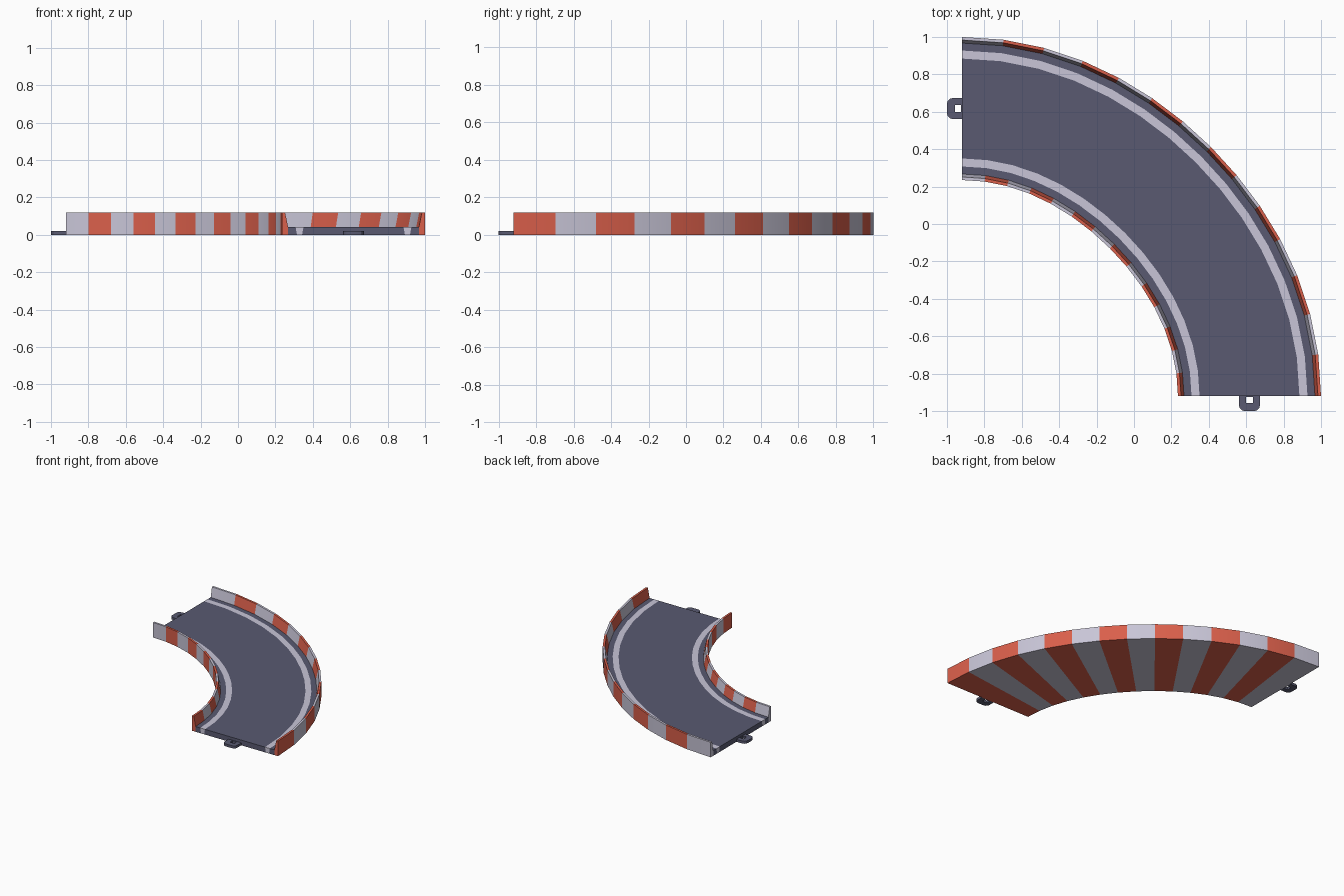
import bpy, bmesh, math

if "Cube" in bpy.data.objects:
    bpy.data.objects.remove(bpy.data.objects["Cube"])

N = 14                    # bend segments, one kerb stripe each
C = -0.92                 # bend centre in x and y
H, D = 0.12, 0.042        # kerb height, road height


def material(name, rgb):
    m = bpy.data.materials.new(name)
    m.diffuse_color = (*rgb, 1)
    m.use_nodes = True
    m.node_tree.nodes["Principled BSDF"].inputs["Base Color"].default_value = m.diffuse_color
    return m


WHITE = material("pale_grey", (0.58, 0.56, 0.68))
RED = material("kerb_red", (0.70, 0.115, 0.07))
ROAD = material("road_slate", (0.10, 0.102, 0.165))


def place(i, w, z):
    """Point on the slightly flattened bend: section i, sideways offset w."""
    t = math.pi / 2 * i / N
    r = 1.5375 - 0.037 * math.sin(2 * t) ** 2
    a = t + 0.048 * math.sin(4 * t)
    return (C + r * math.sin(t) + w * math.sin(a),
            C + r * math.cos(t) + w * math.cos(a), z)


def finish(bm, name, mats):
    bmesh.ops.remove_doubles(bm, verts=bm.verts, dist=1e-5)
    me = bpy.data.meshes.new(name)
    bm.to_mesh(me)
    bm.free()
    for m in mats:
        me.materials.append(m)
    ob = bpy.data.objects.new(name, me)
    bpy.context.collection.objects.link(ob)
    bpy.ops.object.select_all(action='DESELECT')
    ob.select_set(True)
    bpy.context.view_layer.objects.active = ob
    bpy.ops.object.shade_smooth_by_angle(angle=math.radians(30))
    return ob


def sweep(name, profiles, caps, mats):
    """Sweep open profiles round the bend and close both ends with caps."""
    bm = bmesh.new()
    for prof in profiles:
        rows = [[bm.verts.new(place(i, *p)) for p in prof] for i in range(N + 1)]
        for i in range(N):
            for j in range(len(prof) - 1):
                f = bm.faces.new((rows[i][j], rows[i][j + 1],
                                  rows[i + 1][j + 1], rows[i + 1][j]))
                f.material_index = i % len(mats)   # alternating stripes
    for cap in caps:
        for i, pts in ((0, cap[::-1]), (N, cap)):
            f = bm.faces.new([bm.verts.new(place(i, *p)) for p in pts])
            f.material_index = max(i - 1, 0) % len(mats)
    return finish(bm, name, mats)


def mirrored(poly):
    return [(-w, z) for w, z in poly[::-1]]


# Striped kerbs: two walls with sloped inner sides, joined by the underside
wall = [(0.35, 0), (0.3825, 0), (0.3825, H), (0.366, H), (0.35, D)]
outer = wall[1:]
sweep("striped_kerbs", [mirrored(outer) + outer], [wall, mirrored(wall)],
      [WHITE, RED])

# Painted edge lines, running down the end faces
line = [(0.275, 0), (0.302, 0), (0.31, D), (0.267, D)]
top = [(0.31, D), (0.267, D)]
sweep("edge_lines", [top, mirrored(top)], [line, mirrored(line)], [WHITE])

# Road surface between and beside the lines
edge = [(0.302, 0), (0.35, 0), (0.35, D), (0.31, D)]
middle = [(-0.275, 0), (0.275, 0), (0.267, D), (-0.267, D)]
sweep("road_surface", [edge[2:], middle[2:], mirrored(edge[2:])],
      [edge, middle, mirrored(edge)], [ROAD])


def connector(name, to_world):
    """Flat rounded loop; u runs along the road end, v points outwards."""
    def outline(hw, v0, v1, r):
        pts = [(-hw, v0), (hw, v0)]
        for cx, a0 in ((hw - r, 0), (r - hw, 90)):
            for k in range(4):
                a = math.radians(a0 + 30 * k)
                pts.append((cx + r * math.cos(a), v1 - r + r * math.sin(a)))
        return pts
    bm = bmesh.new()
    rings = [[bm.verts.new((*to_world(u, v), z)) for u, v in outline(*o)]
             for o, z in (((0.056, 0, 0.08, 0.03), 0), ((0.056, 0, 0.08, 0.03), 0.02),
                          ((0.02, 0.005, 0.038, 0.004), 0.02),
                          ((0.02, 0.005, 0.038, 0.004), 0))]
    n = len(rings[0])
    for a in range(4):
        p, q = rings[a], rings[(a + 1) % 4]
        for k in range(n):
            bm.faces.new((p[k], p[(k + 1) % n], q[(k + 1) % n], q[k]))
    bmesh.ops.recalc_face_normals(bm, faces=bm.faces)
    finish(bm, name, [ROAD])


# Connector loops at the two road ends
connector("front_connector", lambda u, v: (0.6175 + u, C - v))
connector("left_connector", lambda u, v: (C - v, 0.6175 + u))
